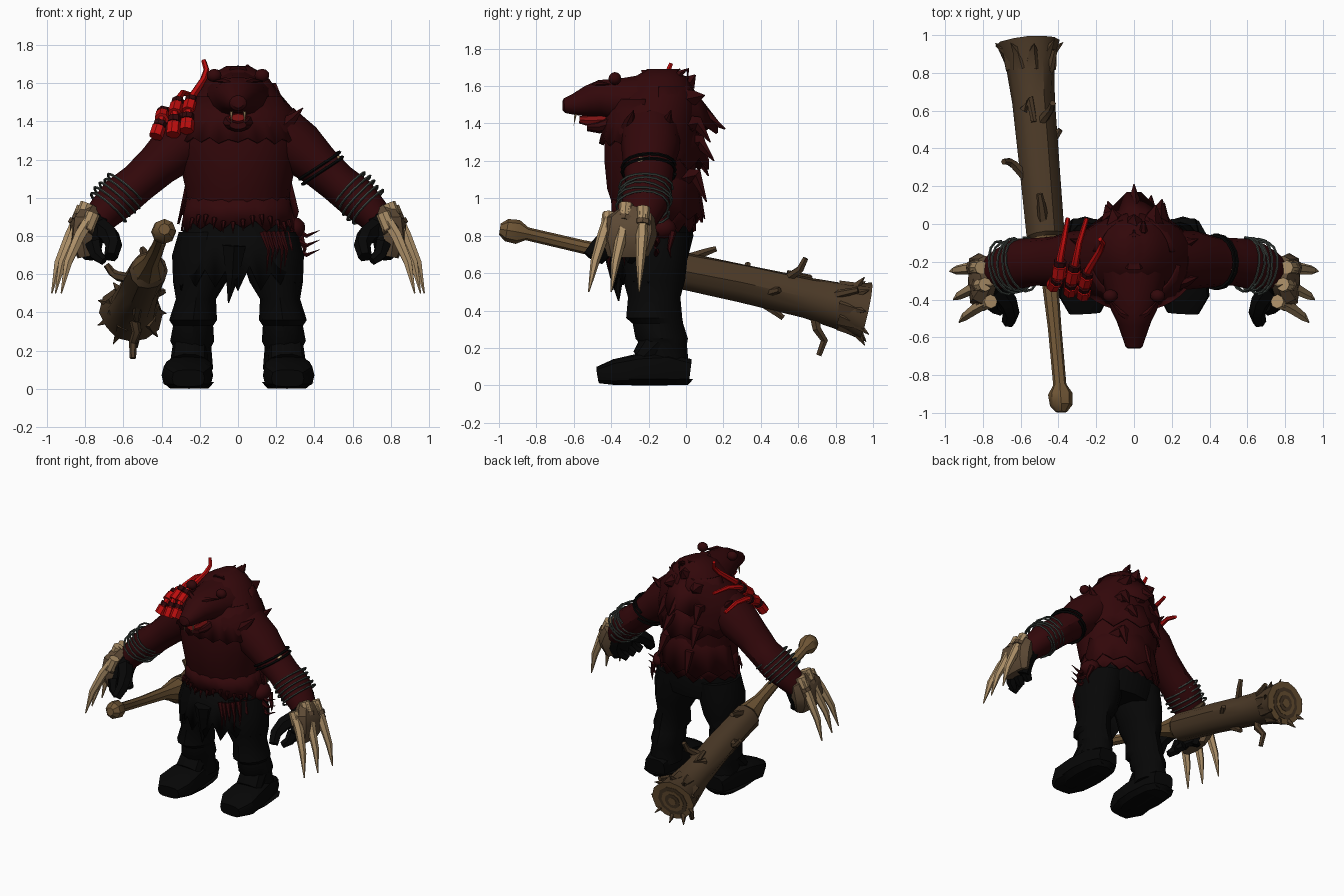
import bpy, bmesh, math, random
from mathutils import Vector

random.seed(4)
default_cube = bpy.data.objects.get("Cube")
if default_cube:
    bpy.data.objects.remove(default_cube, do_unlink=True)
built = []


def material(name, red, green, blue):
    mat = bpy.data.materials.new(name)
    mat.use_nodes = True
    colour = (red, green, blue, 1)
    mat.diffuse_color = colour
    shader = mat.node_tree.nodes["Principled BSDF"]
    shader.inputs["Base Color"].default_value = colour
    shader.inputs["Roughness"].default_value = .9
    return mat


FUR = material("dark red fur", .032, .0022, .003)
BLACK = material("black cloth", .002, .002, .002)
RED = material("bright red", .5, .004, .004)
CLAW = material("tan claw", .42, .28, .14)
LEATHER = material("brown leather", .11, .068, .036)
BARK = material("dark bark", .07, .041, .02)
WOOD = material("pale wood", .16, .092, .036)
WIRE = material("grey green wire", .05, .062, .054)
MOUTH = material("mouth red", .2, .006, .006)


def finish(name, bm, *mats):
    bmesh.ops.remove_doubles(bm, verts=bm.verts, dist=.0005)
    bmesh.ops.recalc_face_normals(bm, faces=bm.faces)
    mesh = bpy.data.meshes.new(name)
    bm.to_mesh(mesh)
    bm.free()
    obj = bpy.data.objects.new(name, mesh)
    for mat in mats:
        mesh.materials.append(mat)
    bpy.context.collection.objects.link(obj)
    built.append(obj)
    return obj


def loft(name, rings, mat, sides=10, ref=None, flat=False, power=1, jag=0, cap=None):
    """Skin rings of (x, y, z, radius along ref, other radius)."""
    bm = bmesh.new()
    centres = [Vector(r[:3]) for r in rings]
    if ref is None:
        span = centres[-1] - centres[0]
        axis = min(range(3), key=lambda k: abs(span[k]))
        ref = [float(k == axis) for k in range(3)]
    ref = Vector(ref)
    loops = []
    for i, ring in enumerate(rings):
        tangent = centres[min(i + 1, len(rings) - 1)] - centres[max(i - 1, 0)]
        tangent = Vector((0, 0, 1)) if flat else tangent.normalized()
        u = (ref - tangent * ref.dot(tangent)).normalized()
        v = tangent.cross(u)
        loop = []
        for k in range(sides):
            angle = math.tau * k / sides
            c, s = math.cos(angle), math.sin(angle)
            c = math.copysign(abs(c) ** power, c)
            s = math.copysign(abs(s) ** power, s)
            rough = 1 + random.uniform(-jag, jag)
            loop.append(bm.verts.new(centres[i] + (u * c * ring[3] + v * s * ring[-1]) * rough))
        loops.append(loop)
    for a, b in zip(loops, loops[1:]):
        for k in range(sides):
            j = (k + 1) % sides
            bm.faces.new((a[k], a[j], b[j], b[k]))
    bm.faces.new(loops[0])
    bm.faces.new(loops[-1]).material_index = 1 if cap else 0
    return finish(name, bm, *([mat, cap] if cap else [mat]))


def spike(name, points, radius, mat, tip=.05, sides=6):
    last = len(points) - 1
    rings = [(*p, radius * (1 - (1 - tip) * i / last)) for i, p in enumerate(points)]
    return loft(name, rings, mat, sides)


def rod(name, points, radius, mat, sides=8):
    return spike(name, points, radius, mat, 1, sides)


def ball(name, centre, size, mat):
    bm = bmesh.new()
    bmesh.ops.create_icosphere(bm, subdivisions=2, radius=1)
    for vert in bm.verts:
        vert.co = Vector(centre) + Vector(a * b for a, b in zip(vert.co, size))
    return finish(name, bm, mat)


def ragged(name, top, bottom, start, end, mat, jag, peak=0, count=18):
    """Curved cloth panel between two arcs of (z, y, rx, ry) with a torn hem."""
    bm = bmesh.new()
    rows = []
    for k in range(count + 1):
        angle = math.radians(start + (end - start) * k / count)
        c, s = math.cos(angle), math.sin(angle)
        drop = (k % 2 - .5) * jag * random.uniform(.6, 1.8)
        out = peak * max(0, 1 - abs(c) * 1.6)
        rows.append([bm.verts.new((rx * c, y + ry * s + out * f, z - drop * f))
                     for f, (z, y, rx, ry) in enumerate((top, bottom))])
    for a, b in zip(rows, rows[1:]):
        bm.faces.new((a[0], b[0], b[1], a[1]))
    obj = finish(name, bm, mat)
    obj.modifiers.new("thickness", "SOLIDIFY").thickness = .012


def coil(name, start, end, turns, ru, rv, thick, mat, wave=0):
    a, b = Vector(start), Vector(end)
    axis = (b - a).normalized()
    u = Vector((0, 1, 0))
    u = (u - axis * u.dot(axis)).normalized()
    v = axis.cross(u)
    steps = turns * 16
    points = []
    for i in range(steps + 1):
        t = math.tau * i / 16
        wob = 1 + wave * math.sin(t * 2.7)
        points.append((*(a.lerp(b, i / steps) + (u * math.cos(t) * ru + v * math.sin(t) * rv) * wob),
                       thick))
    loft(name, points, mat, 5, axis)


def flip(points, side):
    return [(p[0] * side, *p[1:]) for p in points]


# Torso, mantle and hood
loft("torso", [(0, y, z, rx, ry) for z, y, rx, ry in (
    (.82, -.16, .27, .19), (.92, -.17, .265, .21), (1.05, -.19, .275, .235), (1.2, -.19, .31, .25),
    (1.35, -.19, .33, .25), (1.45, -.18, .3, .24), (1.55, -.15, .215, .21), (1.64, -.14, .15, .15),
    (1.69, -.13, .06, .08))], FUR, 18, (1, 0, 0), True)
ragged("chest_mantle", (1.53, -.18, .235, .22), (1.3, -.19, .34, .275), 190, 350, FUR, .02)
ragged("torn_hem", (1, -.18, .27, .222), (.85, -.17, .3, .225), 0, 360, FUR, .035, count=30)
for z, drop, peak in ((1.6, .22, .13), (1.44, .25, .07), (1.25, .35, .03)):
    wide = .25 if z > 1.5 else .29
    ragged("back_fur_layer", (z, -.16, wide - .05, .19), (z - drop, -.17, wide + .03, .24),
           5, 175, FUR, .045, peak, 11)
for x, z, reach, rise in ((0, 1.6, .05, .06), (-.1, 1.52, .08, .02), (.1, 1.52, .1, .03), (0, 1.42, .21, -.05),
                          (.13, 1.38, .13, -.08), (-.13, 1.38, .1, -.08), (.08, 1.28, .15, -.08),
                          (-.12, 1.22, .12, -.1), (.14, 1.1, .11, -.12), (-.06, 1.02, .1, -.13)):
    spike("mane_spike", [(x, -.05, z), (x, reach * .5, z + .02), (x * 1.15, reach, z + rise)], .075, FUR, sides=5)
spike("crown_tuft", [(0, -.22, 1.63), (0, -.15, 1.655), (0, -.03, 1.69)], .07, FUR)
spike("crown_hook", [(.05, -.06, 1.6), (.05, -.03, 1.67), (.05, .01, 1.69), (.05, .01, 1.63)], .03, FUR)

# Head and jaws
loft("head", [(0, y, z, rx, rz) for y, z, rx, rz in (
    (-.1, 1.48, .21, .19), (-.25, 1.5, .185, .17), (-.37, 1.53, .145, .115), (-.46, 1.535, .12, .1),
    (-.52, 1.52, .09, .085), (-.6, 1.5, .062, .058), (-.65, 1.495, .045, .04), (-.66, 1.495, .03, .025))],
     FUR, 14, (1, 0, 0))
loft("lower_jaw", [(0, -.36, 1.41, .1, .06), (0, -.47, 1.38, .065, .035), (0, -.53, 1.38, .045, .022)],
     FUR, 10, (1, 0, 0))
loft("tongue", [(0, -.42, 1.42, .05, .03), (0, -.52, 1.415, .045, .03), (0, -.57, 1.42, .035, .02)],
     MOUTH, 8, (1, 0, 0))
ball("nose", (0, -.645, 1.51), (.032, .015, .022), FUR)
for side in (1, -1):
    ball("ear", (side * .125, -.38, 1.64), (.04, .035, .035), FUR)
    spike("brow", flip([(.02, -.49, 1.59), (.07, -.47, 1.615), (.13, -.4, 1.61)], side), .03, FUR)
    ball("eye", (side * .08, -.485, 1.57), (.014, .012, .01), BLACK)
    spike("fang", flip([(.035, -.59, 1.45), (.035, -.6, 1.39)], side), .008, CLAW)

# Arms, gloves and claws
for side in (1, -1):
    loft("arm", flip([(.2, -.19, 1.35, .16, .15), (.32, -.19, 1.26, .155, .14), (.42, -.2, 1.17, .135, .115),
                      (.52, -.2, 1.08, .125, .105), (.62, -.21, 1, .135, .11),
                      (.71, -.24, .91, .105, .09), (.77, -.27, .84, .085, .075)], side), FUR, 12, (0, 1, 0))
    for y in (-.3, -.1):
        spike("shoulder_tuft", flip([(.24, y, 1.38), (.29, y, 1.42), (.34, y + .02, 1.47)], side), .05, FUR)
    coil("forearm_wire", (side * .575, -.21, 1.06), (side * .69, -.23, .94), 5, .14, .118, .007, WIRE, .05)
    loft("palm", flip([(.74, -.26, .88, .09, .075), (.77, -.3, .8, .12, .07), (.77, -.33, .7, .1, .05)],
                      side), BLACK, 10, (0, 1, 0), power=.8)
    loft("hand_guard", flip([(.775, -.25, .93, .09, .05), (.81, -.29, .85, .145, .07),
                             (.815, -.31, .77, .14, .065), (.8, -.31, .69, .11, .04)],
                            side), LEATHER, 8, (0, 1, 0), power=.7)
    spike("thumb", flip([(.73, -.33, .84), (.67, -.41, .8), (.65, -.47, .75), (.665, -.52, .69)], side),
          .06, BLACK, .6)
    for y in (-.41, -.33, -.25):
        spike("finger", flip([(.76, y, .76), (.74, y - .03, .7), (.7, y - .05, .67)], side), .045, BLACK, .6)
    for y, x, sweep, top in ((-.41, .77, .11, .9), (-.32, .8, .08, .95), (-.23, .82, .02, .93)):
        path = [(x, y, top), (x + .06, y - sweep * .3, .8), (x + .12, y - sweep * .7, .66),
                (x + .155, y - sweep, .5)]
        rings = [(*p, r) for p, r in zip(path, (.032, .032, .024, .004))]
        loft("claw", flip(rings, side), CLAW, 6)
        rod("claw_socket", flip([(x - .012, y, top + .02), (x + .025, y - sweep * .1, top - .07)], side),
            .037, CLAW)
        rod("claw_binding", flip([(x + .02, y, top - .05), (x + .032, y - sweep * .1, top - .075)], side),
            .043, LEATHER)
coil("arm_strap", (.42, -.2, 1.18), (.45, -.2, 1.13), 2, .142, .126, .009, BLACK)
ball("strap_buckle", (.52, -.24, 1.2), (.022, .03, .022), CLAW)

# Trousers, wraps and boots
loft("hips", [(0, -.16, .92, .25, .18), (0, -.16, .8, .3, .2), (0, -.16, .68, .27, .17)],
     BLACK, 16, (1, 0, 0), True)
for side in (1, -1):
    loft("trouser_leg", flip([(.16, -.16, .82, .15, .18), (.18, -.17, .7, .165, .18),
                              (.2, -.17, .56, .14, .165), (.22, -.17, .47, .105, .14),
                              (.235, -.17, .36, .125, .15), (.235, -.15, .33, .105, .135),
                              (.24, -.13, .25, .115, .14), (.24, -.12, .22, .1, .125),
                              (.245, -.11, .1, .115, .125)], side), BLACK, 12, (1, 0, 0), True)
    loft("boot", flip([(.25, .02, .075, .08, .065), (.255, -.1, .09, .105, .09), (.26, -.25, .085, .125, .085),
                       (.265, -.38, .07, .135, .07), (.26, -.47, .055, .085, .045)], side),
         BLACK, 12, (1, 0, 0), power=.6)
    loft("boot_sole", flip([(.255, -.19, .001, .1, .2), (.26, -.2, .035, .135, .24)], side),
         BLACK, 12, (1, 0, 0), True, .7)
    loft("boot_tongue", flip([(.25, -.14, .24, .09, .11), (.255, -.24, .14, .1, .06)], side), BLACK, 10)
ragged("front_flaps", (.9, -.16, .27, .2), (.58, -.18, .335, .22), 175, 365, BLACK, .08)
spike("centre_flap", [(-.02, -.38, .75), (-.03, -.37, .58), (-.05, -.36, .45)], .07, BLACK)

# Belt fringe and hip pouch
for k in range(13):
    angle = math.radians(215 + k * 10)
    c, s = math.cos(angle), math.sin(angle)
    x, y, z = .29 * c, -.17 + .235 * s, .89 + .02 * math.sin(k)
    spike("belt_tooth", [(x, y, z), (x * 1.04, y - .015, z - .03), (x * 1.04, y - .01, z - .06)], .014, FUR)
ball("hip_pouch", (.29, -.13, .84), (.065, .08, .06), FUR)
for k in range(9):
    t = k / 8
    x, y = .13 + .19 * t, -.4 + .33 * t * t
    spike("hip_tassel", [(x, y, .82), (x + .03, y - .02, .73), (x + .02, y - .01, .6 + .04 * (k % 3))],
          .02, FUR)
for z in (.84, .79, .74):
    spike("hip_barb", [(.28, -.15, z), (.36, -.16, z - .04), (.43, -.16, z - .01)], .022, FUR)

# Banded quills on the right shoulder
for path in ([(-.43, -.33, 1.32), (-.4, -.28, 1.41), (-.39, -.18, 1.46), (-.37, -.08, 1.46), (-.35, .03, 1.42)],
             [(-.34, -.36, 1.33), (-.33, -.3, 1.44), (-.31, -.2, 1.52), (-.29, -.1, 1.55), (-.25, .03, 1.54)],
             [(-.27, -.38, 1.35), (-.26, -.32, 1.45), (-.24, -.24, 1.53), (-.18, -.14, 1.62), (-.165, -.1, 1.67),
              (-.18, -.08, 1.72)]):
    spike("shoulder_quill", path, .027, RED, .45)
    for a, b in zip(path[:2], path[1:]):
        a, b = Vector(a), Vector(b)
        rod("quill_block", [a, a.lerp(b, .55)], .038, RED, 7)
        rod("quill_band", [a.lerp(b, .6), a.lerp(b, .85)], .034, FUR, 7)

# Tree trunk club
loft("club_handle", [(-.385, -.995, .835, .03), (-.385, -.96, .83, .06), (-.39, -.9, .82, .065),
                     (-.393, -.85, .81, .035), (-.42, -.55, .74, .036), (-.45, -.25, .675, .045),
                     (-.465, -.08, .63, .085)], WOOD, 8)
loft("club_trunk", [(-.46, -.1, .64, .06), (-.47, -.06, .62, .1), (-.5, .3, .55, .1), (-.53, .65, .47, .11),
                    (-.55, .85, .42, .13), (-.56, .96, .395, .16)], BARK, 12, jag=.07, cap=WOOD)
start, step = Vector((-.56, .955, .396)), Vector((-.01, .11, -.025)).normalized()
for k in range(4):
    centre = start + step * (.004 + .003 * k)
    rod("growth_ring", [centre, centre + step * .004], .115 - .028 * k, (BARK, WOOD)[k % 2], 10)
for k in range(9):
    angle = math.tau * k / 9
    edge = Vector((math.cos(angle), 0, math.sin(angle)))
    spike("trunk_splinter", [start + edge * .09 - step * .13, start + edge * .125 - step * .04,
                             start + edge * .185 + step * random.uniform(-.02, .03)], .05, BARK, sides=5)
for path in ([(-.52, .5, .54), (-.47, .57, .59), (-.44, .61, .62), (-.43, .64, .68)],
             [(-.55, .68, .4), (-.53, .7, .3), (-.55, .74, .24), (-.55, .71, .16)],
             [(-.53, .2, .57), (-.63, .31, .59), (-.66, .33, .61), (-.69, .33, .65)],
             [(-.46, .42, .5), (-.42, .46, .5), (-.39, .5, .51)],
             [(-.48, .75, .47), (-.44, .83, .49), (-.42, .92, .51)],
             [(-.48, .02, .68), (-.49, .1, .71), (-.5, .16, .73)],
             [(-.58, .6, .56), (-.55, .66, .57), (-.53, .54, .6)],
             [(-.52, .4, .45), (-.53, .47, .4), (-.53, .52, .36)]):
    spike("branch_stub", path, .03, BARK, .55)

# Soft shading with crisp edges
bpy.ops.object.select_all(action="DESELECT")
for obj in built:
    obj.select_set(True)
bpy.context.view_layer.objects.active = built[0]
bpy.ops.object.shade_smooth_by_angle(angle=math.radians(35))
